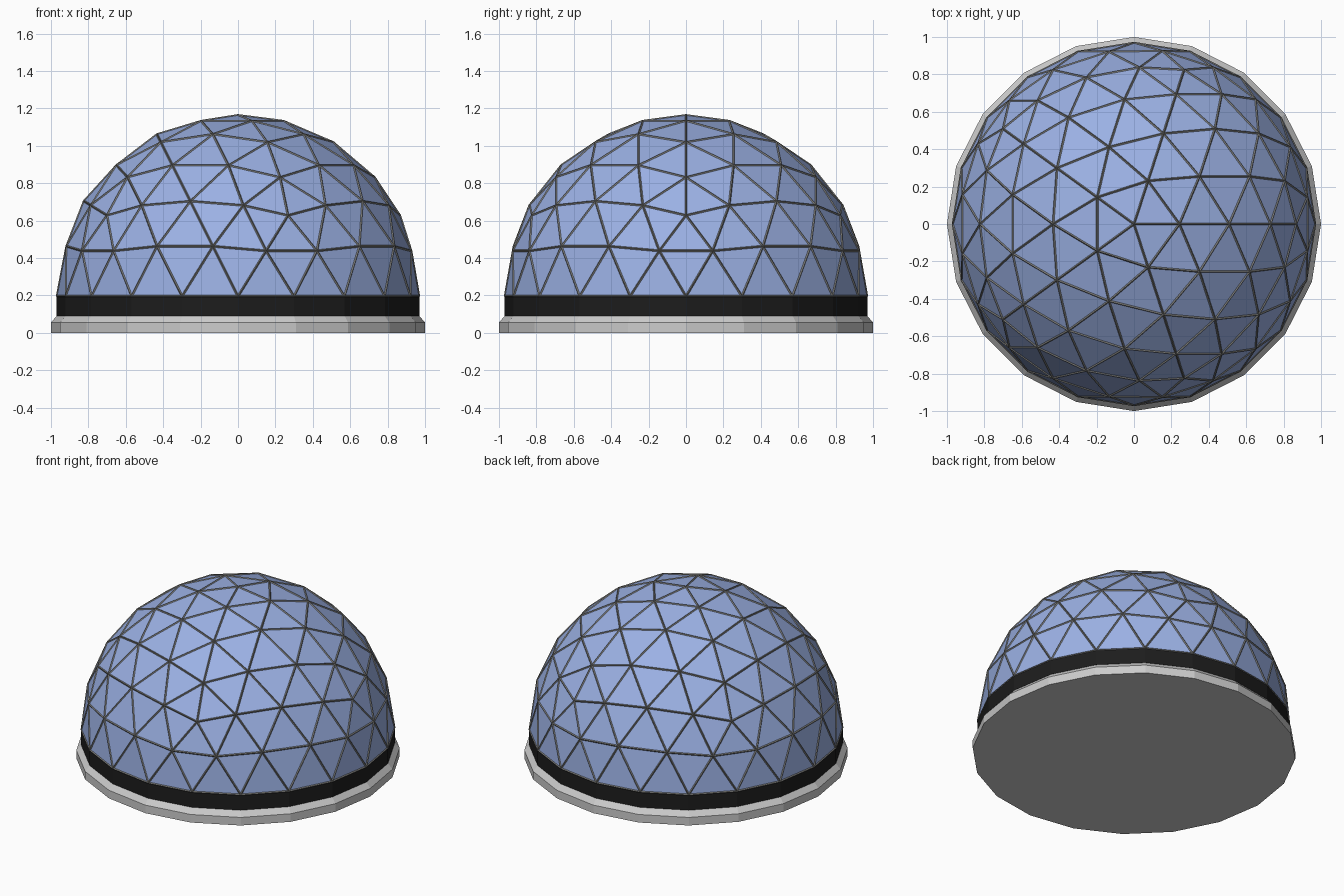
import bpy, bmesh, math

if "Cube" in bpy.data.objects:
    bpy.data.objects.remove(bpy.data.objects["Cube"])

SIDES = 20
R = 0.968        # dome radius
Z0 = 0.195       # height of dome equator


def material(name, rgb):
    m = bpy.data.materials.new(name)
    m.diffuse_color = (*rgb, 1)
    m.use_nodes = True
    m.node_tree.nodes["Principled BSDF"].inputs["Base Color"].default_value = m.diffuse_color
    return m


def add_object(name, bm, mat=None):
    bmesh.ops.recalc_face_normals(bm, faces=bm.faces)
    me = bpy.data.meshes.new(name)
    bm.to_mesh(me)
    bm.free()
    ob = bpy.data.objects.new(name, me)
    bpy.context.collection.objects.link(ob)
    if mat:
        me.materials.append(mat)
    return ob


def stack(name, profile, mat=None):
    """Closed 20-sided solid from (radius, height) rings."""
    bm = bmesh.new()
    rings = [[bm.verts.new((r * math.cos(i * math.tau / SIDES),
                            r * math.sin(i * math.tau / SIDES), z))
              for i in range(SIDES)] for r, z in profile]
    for a, b in zip(rings, rings[1:]):
        for i in range(SIDES):
            j = (i + 1) % SIDES
            bm.faces.new((a[i], a[j], b[j], b[i]))
    bm.faces.new(rings[0][::-1])
    bm.faces.new(rings[-1])
    return add_object(name, bm, mat)


def dome(name, radius, mat):
    """Upper half of a frequency-4 geodesic sphere."""
    bm = bmesh.new()
    bmesh.ops.create_icosphere(bm, subdivisions=3, radius=radius)
    low = [v for v in bm.verts if v.co.z < -0.01]
    bmesh.ops.delete(bm, geom=low, context='VERTS')
    bmesh.ops.translate(bm, verts=bm.verts, vec=(0, 0, Z0))
    return add_object(name, bm, mat)


# Foundation with chamfered top edge, and dark band above it
stack("foundation", [(1, 0), (1, 0.055), (0.965, 0.095)])
stack("base_band", [(0.97, 0.09), (0.97, Z0)], material("black", (0.012, 0.012, 0.012)))

# Glass panels
dome("glass_panels", R, material("blue_glass", (0.33, 0.44, 0.78)))

# Struts along every panel edge
struts = dome("struts", R, material("strut_grey", (0.2, 0.2, 0.19)))
wire = struts.modifiers.new("wire", 'WIREFRAME')
wire.thickness = 0.012
wire.offset = 0
wire.use_boundary = True
wire.use_even_offset = True
